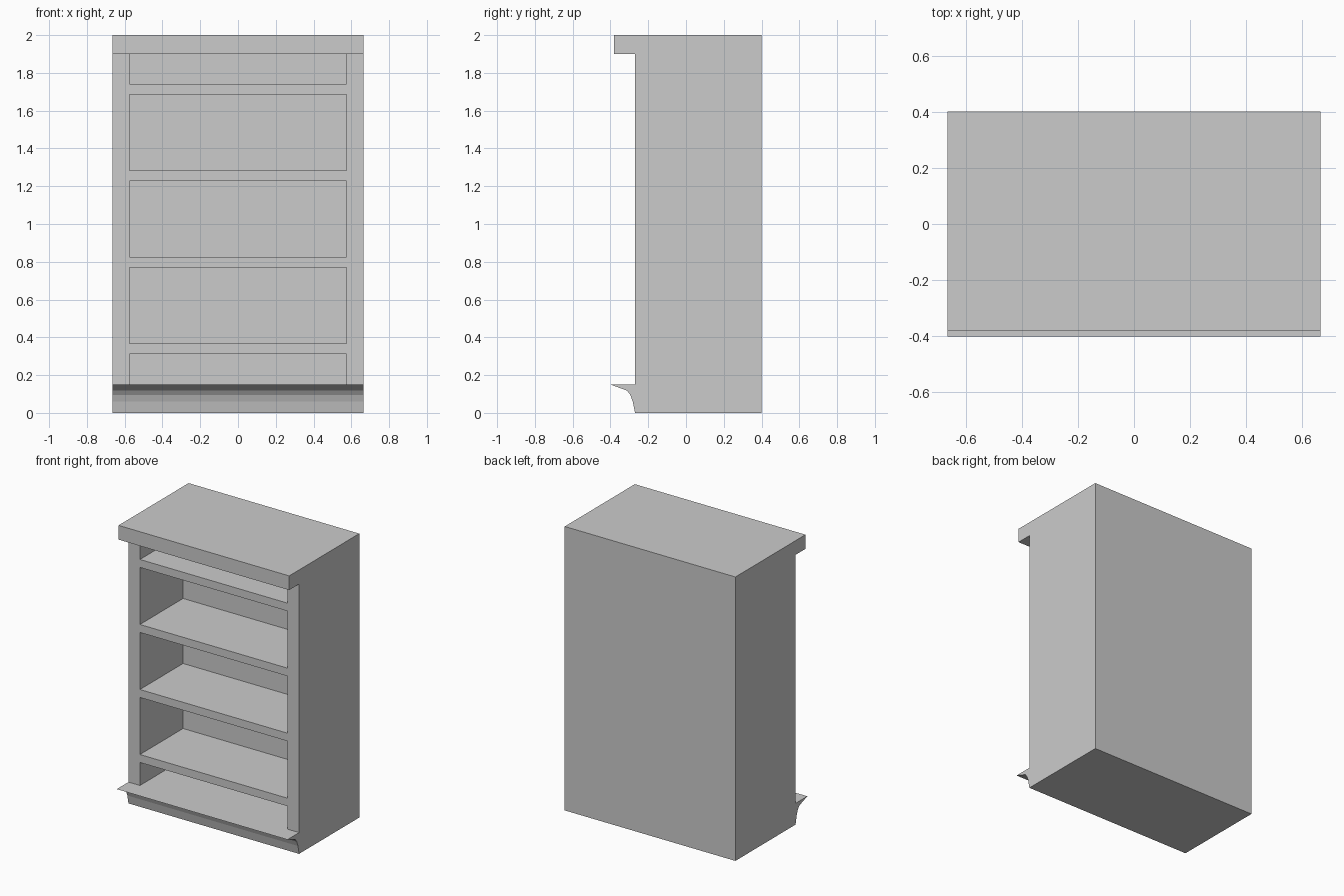
import bpy
import bmesh

cube = bpy.data.objects.get("Cube")
if cube:
    bpy.data.objects.remove(cube, do_unlink=True)

grey = bpy.data.materials.new("plain_grey")
grey.use_nodes = True
grey.diffuse_color = (0.6, 0.6, 0.6, 1)
grey.node_tree.nodes["Principled BSDF"].inputs["Base Color"].default_value = (0.6, 0.6, 0.6, 1)

HALF_W, INNER_W = 0.665, 0.575
FRONT, BACK, INNER_BACK = -0.27, 0.40, 0.21
BASE_TOP, CORNICE_BOTTOM = 0.15, 1.90


def extrude_profile(name, profile, x0, x1):
    """Sweep a closed (y, z) outline along x."""
    bm = bmesh.new()
    face = bm.faces.new([bm.verts.new((x0, y, z)) for y, z in profile])
    swept = bmesh.ops.extrude_face_region(bm, geom=[face])["geom"]
    verts = [g for g in swept if isinstance(g, bmesh.types.BMVert)]
    bmesh.ops.translate(bm, verts=verts, vec=(x1 - x0, 0, 0))
    bmesh.ops.recalc_face_normals(bm, faces=bm.faces)
    mesh = bpy.data.meshes.new(name)
    bm.to_mesh(mesh)
    bm.free()
    mesh.materials.append(grey)
    obj = bpy.data.objects.new(name, mesh)
    bpy.context.collection.objects.link(obj)
    return obj


def board(name, x0, x1, y0, y1, z0, z1):
    return extrude_profile(name, [(y0, z0), (y1, z0), (y1, z1), (y0, z1)], x0, x1)


# Base with a flared moulding along its front
extrude_profile("moulded_base", [
    (BACK, 0), (FRONT, 0), (-0.282, 0.06), (-0.295, 0.095), (-0.312, 0.118),
    (-0.40, BASE_TOP), (BACK, BASE_TOP)], -HALF_W, HALF_W)

# Overhanging top
board("cornice", -HALF_W, HALF_W, -0.38, BACK, CORNICE_BOTTOM, 2.0)

# Sides and thick back
board("right_side", -HALF_W, -INNER_W, FRONT, BACK, BASE_TOP, CORNICE_BOTTOM)
board("left_side", INNER_W, HALF_W, FRONT, BACK, BASE_TOP, CORNICE_BOTTOM)
board("back_panel", -INNER_W, INNER_W, INNER_BACK, BACK, BASE_TOP, CORNICE_BOTTOM)

# Evenly spaced shelves, flush with the front
for i in range(4):
    z = 0.312 + i * 0.458
    board(f"shelf_{i + 1}", -INNER_W, INNER_W, FRONT, INNER_BACK, z, z + 0.056)
